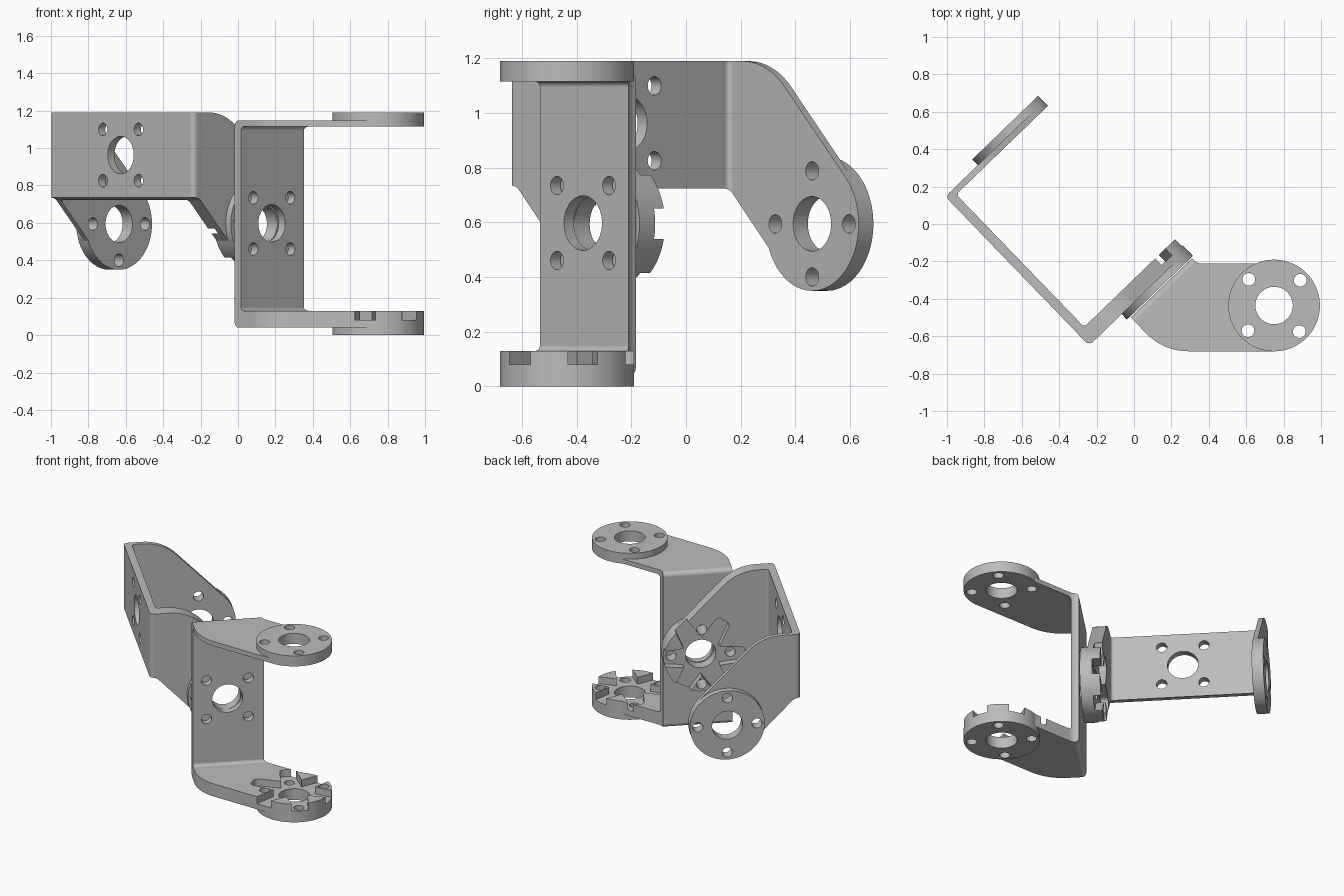
import bpy, bmesh, math
from mathutils import Matrix, Vector

cube = bpy.data.objects.get("Cube")
if cube:
    bpy.data.objects.remove(cube)

grey = bpy.data.materials.new("light grey")
grey.use_nodes = True
colour = (0.5, 0.5, 0.5, 1)
grey.diffuse_color = colour
grey.node_tree.nodes["Principled BSDF"].inputs["Base Color"].default_value = colour

# Local frame: x runs along the arms, y across the base, z from arm to arm
HALF = 0.2275                      # half width of the base
HUB = Vector((0.487, 0.368))       # disc centre
RIM, BORE, SCREW, PITCH = 0.245, 0.1, 0.034, 0.194
THIN_IN, THIN_OUT, THIN_DISC = 0.5175, 0.55, 0.5925
THICK_IN, THICK_OUT, THICK_DISC = -0.4675, -0.5575, -0.5975
POCKET = -0.5175
WALL = 0.05


def rounded(corners, steps=10):
    """Polygon whose corners (x, y, radius) are replaced by arcs."""
    out = []
    for i, (x, y, r) in enumerate(corners):
        p = Vector((x, y))
        if r == 0:
            out.append(p)
            continue
        a = (Vector(corners[i - 1][:2]) - p).normalized()
        b = (Vector(corners[(i + 1) % len(corners)][:2]) - p).normalized()
        half = a.angle(b) / 2
        centre = p + (a + b).normalized() * r / math.sin(half)
        start = p + a * r / math.tan(half) - centre
        end = p + b * r / math.tan(half) - centre
        sweep = start.angle_signed(end)
        for k in range(steps + 1):
            out.append(centre + Matrix.Rotation(-sweep * k / steps, 2) @ start)
    return out


def circle(centre, r, n=64):
    return [Vector(centre) + Vector((math.cos(t), math.sin(t))) * r
            for t in (math.tau * k / n for k in range(n))]


def prism(name, points, lo, hi, axis="z"):
    """Extrude a 2D outline between lo and hi along the given axis."""
    place = {"z": lambda p: (p.x, p.y, lo),
             "y": lambda p: (p.x, lo, p.y),
             "x": lambda p: (lo, p.x, p.y)}[axis]
    bm = bmesh.new()
    face = bm.faces.new([bm.verts.new(place(p)) for p in points])
    grown = bmesh.ops.extrude_face_region(bm, geom=[face])
    step = Vector([hi - lo if c == axis else 0 for c in "xyz"])
    moved = [g for g in grown["geom"] if isinstance(g, bmesh.types.BMVert)]
    bmesh.ops.translate(bm, vec=step, verts=moved)
    bmesh.ops.recalc_face_normals(bm, faces=bm.faces)
    mesh = bpy.data.meshes.new(name)
    bm.to_mesh(mesh)
    bm.free()
    mesh.materials.append(grey)
    obj = bpy.data.objects.new(name, mesh)
    bpy.context.scene.collection.objects.link(obj)
    return obj


def combine(target, tool, operation):
    mod = target.modifiers.new("shape", "BOOLEAN")
    mod.operation, mod.solver, mod.object = operation, "EXACT", tool
    bpy.context.view_layer.objects.active = target
    bpy.ops.object.modifier_apply(modifier=mod.name)
    bpy.data.objects.remove(tool)


# U-shaped strip: base wall, one thin arm and one thick arm
reach = 0.9
bracket = prism("lower_bracket", rounded([
    (0, THICK_OUT, 0.03), (0, THIN_OUT, 0.03), (reach, THIN_OUT, 0),
    (reach, THIN_IN, 0), (WALL, THIN_IN, 0.02), (WALL, THICK_IN, 0.02),
    (reach, THICK_IN, 0), (reach, THICK_OUT, 0)]), -0.4, 0.8, "y")

# Trim the arms to their slanting outline
slant = Vector((0.719, -0.695))
outer, inner = HUB + slant * RIM, HUB - slant * 0.226
combine(bracket, prism("arm_outline", rounded([
    (-0.1, -HALF, 0), (0.252, -HALF, 0.31), (*outer, 0), (*HUB, 0),
    (*inner, 0), (0.04, HALF, 0.06), (-0.1, HALF, 0)]), -0.7, 0.7), "INTERSECT")

# Round mounting discs
combine(bracket, prism("thin_disc", circle(HUB, RIM, 96), THIN_IN, THIN_DISC), "UNION")
combine(bracket, prism("thick_disc", circle(HUB, RIM, 96), THICK_DISC, THICK_IN), "UNION")

# Six-armed recess in the thick disc
for k in range(3):
    bar = rounded([(-0.29, -0.05, 0.035), (0, -0.08, 0), (0.29, -0.05, 0.035),
                   (0.29, 0.05, 0.035), (0, 0.08, 0), (-0.29, 0.05, 0.035)], 6)
    turn = Matrix.Rotation(k * math.pi / 3, 2)
    combine(bracket, prism("recess", [HUB + turn @ p for p in bar], POCKET, -0.4), "DIFFERENCE")

# Bores and screw holes through the discs and the base
combine(bracket, prism("bore", circle(HUB, BORE), -1, 1), "DIFFERENCE")
combine(bracket, prism("base_bore", circle((0, 0), BORE), -0.1, 0.15, "x"), "DIFFERENCE")
for k in range(4):
    t = k * math.pi / 2
    spot = HUB + Vector((math.cos(t), math.sin(t))) * PITCH
    combine(bracket, prism("screw_hole", circle(spot, SCREW, 24), -1, 1), "DIFFERENCE")
    t += math.pi / 4
    spot = Vector((math.cos(t), math.sin(t))) * PITCH
    combine(bracket, prism("base_hole", circle(spot, SCREW, 24), -0.1, 0.15, "x"), "DIFFERENCE")

# Smooth shading with crisp edges
bpy.ops.object.select_all(action="DESELECT")
bracket.select_set(True)
bpy.context.view_layer.objects.active = bracket
bpy.ops.object.shade_smooth_by_angle(angle=math.radians(30))

# Second copy, turned so its thick disc meets the base of the first
second = bpy.data.objects.new("upper_bracket", bracket.data)
bpy.context.scene.collection.objects.link(second)
for obj in (bracket, second):
    obj.modifiers.new("flat faces", "WEIGHTED_NORMAL").keep_sharp = True


def pose(obj, along, across, origin):
    frame = Matrix((along, across, along.cross(across))).transposed().to_4x4()
    obj.matrix_world = Matrix.Translation(origin) @ frame


c, s = math.cos(math.radians(44)), math.sin(math.radians(44))
pose(bracket, Vector((s, -c, 0)), Vector((c, s, 0)), (0.146, -0.341, 0.5975))
pose(second, Vector((c, s, 0)), Vector((0, 0, -1)), (-0.627, -0.249, 0.9625))
